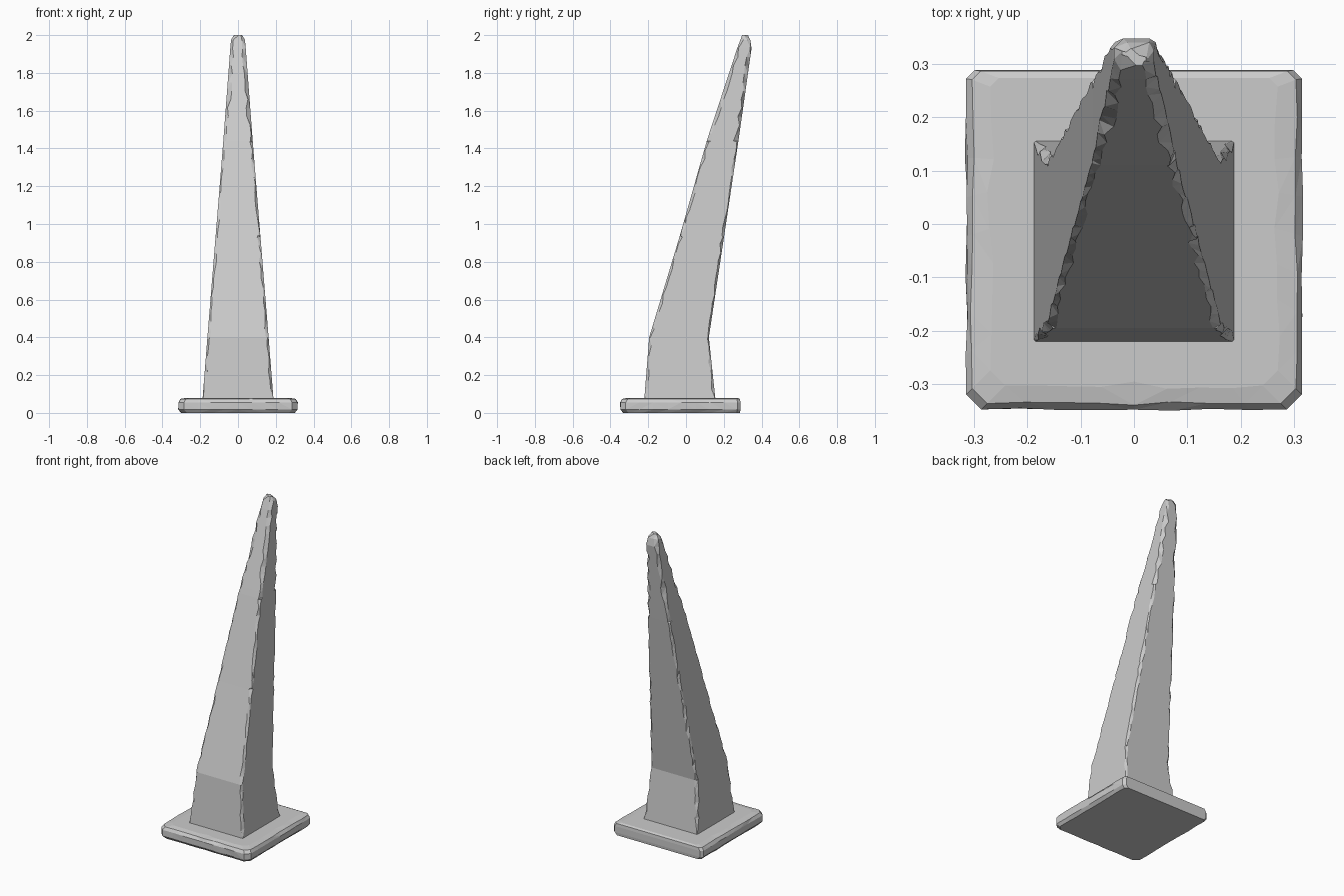
import bpy, bmesh, random
from mathutils import Vector

if "Cube" in bpy.data.objects:
    bpy.data.objects.remove(bpy.data.objects["Cube"])

random.seed(7)


def loft(name, rings):
    """Skin a stack of equal-length rings and cap both ends, flat shaded."""
    bm = bmesh.new()
    loops = [[bm.verts.new(p) for p in ring] for ring in rings]
    n = len(loops[0])
    for a, b in zip(loops, loops[1:]):
        for i in range(n):
            j = (i + 1) % n
            bm.faces.new((a[i], a[j], b[j], b[i]))
    bm.faces.new(loops[0][::-1])
    bm.faces.new(loops[-1])
    bmesh.ops.triangulate(bm, faces=[f for f in bm.faces if len(f.verts) == 4])
    bmesh.ops.recalc_face_normals(bm, faces=bm.faces)
    mesh = bpy.data.meshes.new(name)
    bm.to_mesh(mesh)
    bm.free()
    ob = bpy.data.objects.new(name, mesh)
    bpy.context.collection.objects.link(ob)
    return ob


def chamfered(x, y0, y1, z, cuts):
    """Rectangle with a pair of cut lengths at each corner."""
    corners = [(-x, y0, 0, 1), (x, y0, -1, 0), (x, y1, 0, -1), (-x, y1, 1, 0)]
    pts = []
    for (cx, cy, ix, iy), (a, b) in zip(corners, cuts):
        pts.append(Vector((cx + ix * a, cy + iy * a, z)))
        ox, oy = -iy, ix  # leaving direction is the entering one turned
        ox, oy = iy, -ix
        pts.append(Vector((cx + ox * b, cy + oy * b, z)))
    return pts


# Base slab: worn edges on front and sides, straight cut at the back
def slab_ring(z, inset, wobble, back_inset):
    x, y0, y1 = 0.317 - inset, -0.35 + inset, 0.288 - back_inset
    f, k = 0.028, 0.016
    cuts = [(f, f), (f, f), (k, k), (k, k)]
    pts = chamfered(x, y0, y1, z, cuts)
    ring = []
    for i, p in enumerate(pts):
        q = pts[(i + 1) % 8]
        ring.append(p)
        if i % 2:
            for s in range(1, 8):
                m = p.lerp(q, s / 8)
                r = random.uniform(-wobble, wobble)
                if i == 5:
                    r = 0  # back stays straight
                m += Vector((m.x, m.y, 0)).normalized() * r
                ring.append(m)
    return ring


loft("base_slab", [slab_ring(z, i, w, b) for z, i, w, b in (
    (0.0, 0.018, 0.003, 0.002), (0.018, 0.003, 0.003, 0.0),
    (0.056, 0.003, 0.003, 0.0), (0.074, 0.014, 0.004, 0.002),
    (0.08, 0.048, 0.008, 0.015))])

# Leaning shaft: z, half width, front y, back y
PROFILE = [(0.07, 0.188, -0.221, 0.156), (0.40, 0.162, -0.195, 0.121),
           (0.93, 0.119, -0.035, 0.201), (1.45, 0.077, 0.113, 0.279),
           (1.93, 0.041, 0.271, 0.347), (1.975, 0.037, 0.288, 0.340),
           (2.0, 0.022, 0.297, 0.328)]


def section(z):
    for a, b in zip(PROFILE, PROFILE[1:]):
        if z <= b[0]:
            t = (z - a[0]) / (b[0] - a[0])
            return [u + (v - u) * t for u, v in zip(a[1:], b[1:])]


heights = [0.07, 0.085] + [0.085 + 0.045 * i for i in range(1, 41)]
heights = sorted(heights + [0.40, 0.93, 1.44, 1.93, 1.975, 2.0])
shaft = []
for z in heights:
    # chipped corners, broader near the tip
    size = 0.003 if z < 0.1 else (0.011 if z < 1.44 else 0.017)
    low = 0.9 if z < 0.1 else 0.35
    cuts = [(size * random.uniform(low, 1.6), size * random.uniform(low, 1.6))
            for _ in range(4)]
    shaft.append(chamfered(*section(z), z, cuts))
loft("leaning_shaft", shaft)
